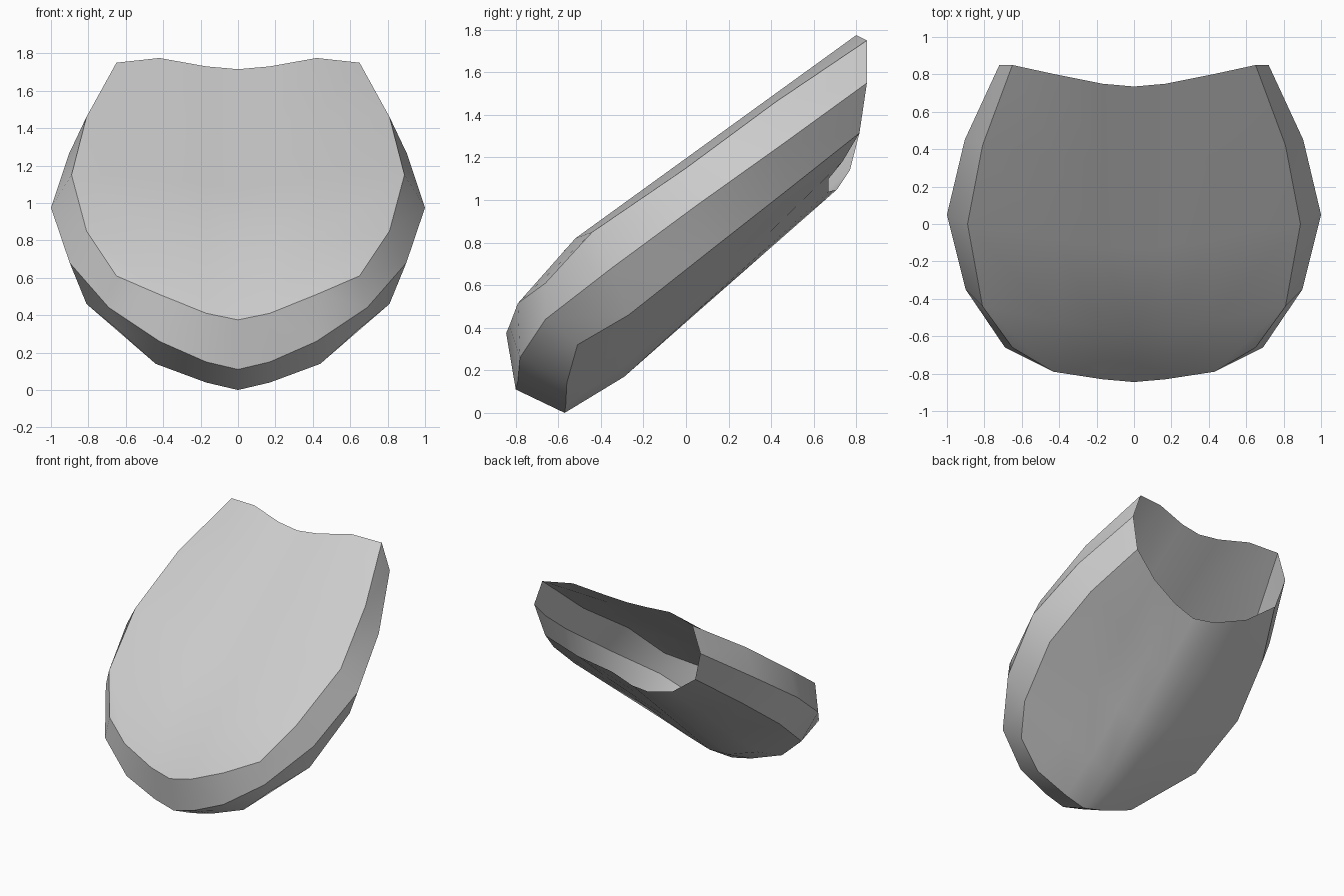
import bpy, bmesh
from mathutils import Vector

cube = bpy.data.objects.get("Cube")
if cube:
    bpy.data.objects.remove(cube)

grey = bpy.data.materials.new("plain_grey")
grey.use_nodes = True
colour = (0.6, 0.6, 0.6, 1)
grey.diffuse_color = colour
grey.node_tree.nodes["Principled BSDF"].inputs["Base Color"].default_value = colour

# Half rings from the toe centre round to the back opening
top_ring = [(0, -.845, .375), (.17, -.83, .41), (.43, -.79, .515), (.65, -.66, .61),
            (.81, -.44, .85), (.89, 0, 1.15), (.81, .42, 1.46), (.65, .85, 1.75)]
middle_ring = [(0, -.80, .11), (.17, -.79, .15), (.42, -.78, .26), (.69, -.66, .44),
               (.90, -.35, .68), (1, .05, .975), (.905, .45, 1.26), (.72, .85, 1.55)]
bottom_ring = [(0, -.57, 0), (.17, -.565, .04), (.44, -.56, .14), (.64, -.51, .32),
               (.81, -.27, .46), (.89, .11, .76), (.81, .48, 1.05), (.65, .815, 1.315)]

# Straight ribs along each panel, from near the toe to the opening;
# the underside is slightly fuller on the right than on the left
top_centre = ((0, -.57, .765), (0, .735, 1.715))
top_ribs = [top_centre,
            ((.17, -.56, .775), (.17, .75, 1.73)),
            ((.42, -.52, .82), (.42, .80, 1.775))]
bottom_centre = ((0, -.29, .17), (0, .67, 1.04))
left_ribs = [bottom_centre,
             ((.17, -.29, .22), (.17, .67, 1.10)),
             ((.42, -.28, .31), (.42, .735, 1.18))]
right_ribs = [bottom_centre,
              ((.17, -.28, .18), (.17, .71, 1.05)),
              ((.42, -.27, .27), (.42, .77, 1.14))]

bm = bmesh.new()


def skin(a, b):
    faces = [bm.faces.new((a[i], a[i + 1], b[i + 1], b[i])) for i in range(len(a) - 1)]
    for face in faces:
        face.smooth = True


def panel(ring, ribs, side):
    """Fill a ring with rows running from the centre line out to the rim."""
    row = ring[:4]
    for i, rim in enumerate(ring[4:]):
        points = [Vector(a).lerp(Vector(b), i / 3) for a, b in ribs]
        new = [bm.verts.new((p.x * side, p.y, p.z)) for p in points] + [rim]
        skin(row, new)
        row = new


# Build each side: two flank bands, the upper panel and the lower panel
for side, lower_ribs in ((1, left_ribs), (-1, right_ribs)):
    rings = [[bm.verts.new((x * side, y, z)) for x, y, z in ring]
             for ring in (top_ring, middle_ring, bottom_ring)]
    skin(rings[0], rings[1])
    skin(rings[1], rings[2])
    # Crisp seams along the rings
    for ring in rings:
        for a, b in zip(ring, ring[1:]):
            bm.edges.get((a, b)).smooth = False
    panel(rings[0], top_ribs, side)
    panel(rings[2], lower_ribs, side)

# Join the sides and point the surface outwards
bmesh.ops.remove_doubles(bm, verts=bm.verts[:], dist=0.0001)
bmesh.ops.recalc_face_normals(bm, faces=bm.faces[:])
highest = max(bm.faces, key=lambda f: f.calc_center_median().z)
if highest.normal.z < 0:
    bmesh.ops.reverse_faces(bm, faces=bm.faces[:])

mesh = bpy.data.meshes.new("open_shell")
bm.to_mesh(mesh)
bm.free()
mesh.materials.append(grey)
shell = bpy.data.objects.new("open_shell", mesh)
bpy.context.collection.objects.link(shell)
